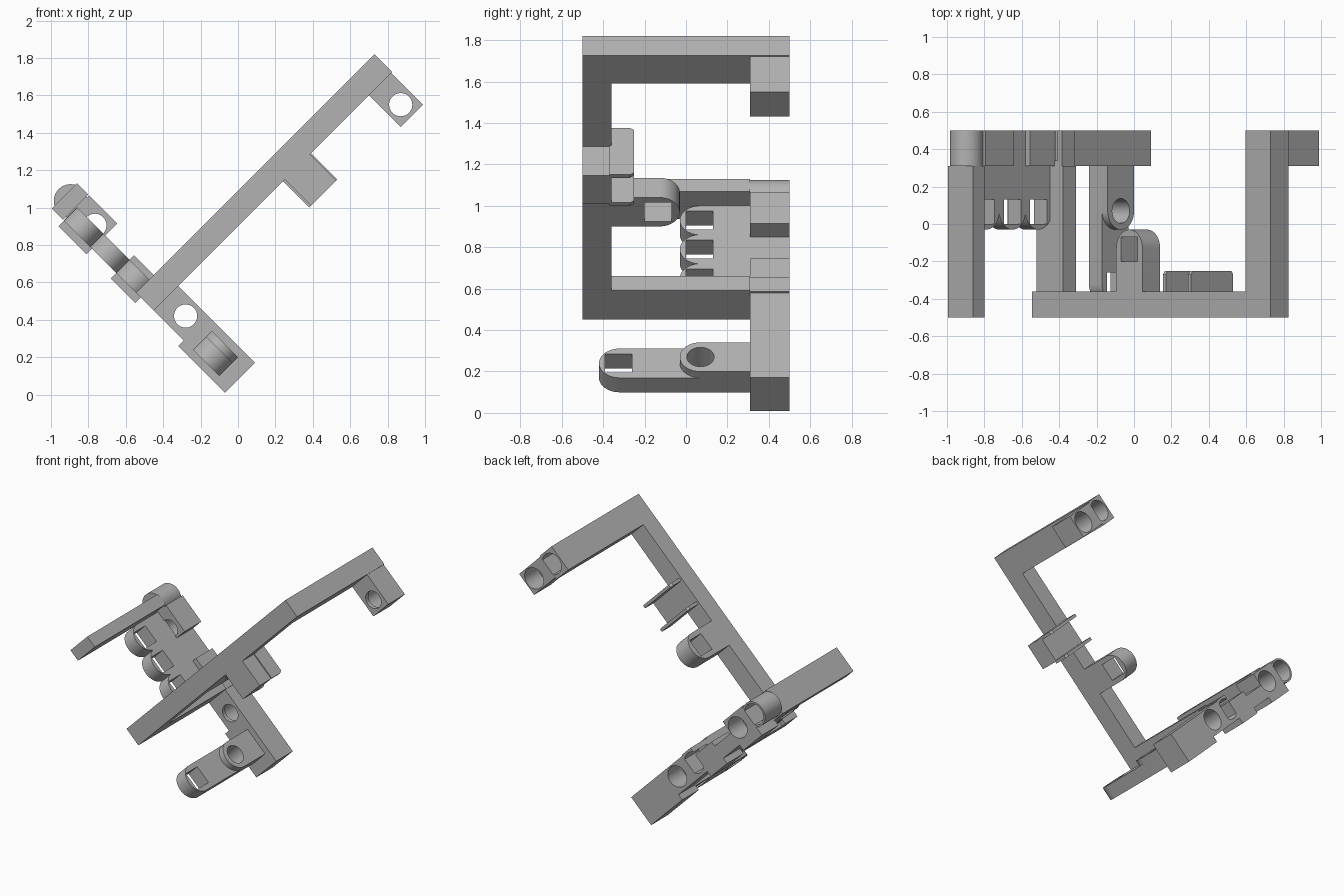
import bpy, bmesh, math
from mathutils import Matrix

if "Cube" in bpy.data.objects:
    bpy.data.objects.remove(bpy.data.objects["Cube"])

R2 = math.sqrt(2)
TILT = Matrix.Rotation(-math.pi / 4, 4, 'Y')   # whole bracket is tilted 45 degrees
grey = bpy.data.materials.new("mid_grey")
grey.diffuse_color = (0.45, 0.45, 0.45, 1)
grey.use_nodes = True
grey.node_tree.nodes["Principled BSDF"].inputs["Base Color"].default_value = grey.diffuse_color


def finish(name, bm):
    bmesh.ops.recalc_face_normals(bm, faces=bm.faces)
    bm.transform(TILT)
    me = bpy.data.meshes.new(name)
    bm.to_mesh(me)
    bm.free()
    me.materials.append(grey)
    ob = bpy.data.objects.new(name, me)
    bpy.context.collection.objects.link(ob)
    return ob


def prism(name, loop, place, lo, hi):
    """Extrude a 2D loop between lo and hi; place(a, b, h) gives (s, y, d)."""
    bm = bmesh.new()
    rings = []
    for h in (lo, hi):
        ring = []
        for a, b in loop:
            s, y, d = place(a, b, h)
            ring.append(bm.verts.new((s / R2, y, d / R2)))
        rings.append(ring)
        bm.faces.new(ring)
    n = len(loop)
    for i in range(n):
        j = (i + 1) % n
        bm.faces.new((rings[0][i], rings[0][j], rings[1][j], rings[1][i]))
    return finish(name, bm)


# s = x + z runs up the beam, d = z - x runs up the rail
def box(name, s0, s1, d0, d1, y0, y1):
    return prism(name, [(s0, d0), (s1, d0), (s1, d1), (s0, d1)],
                 lambda a, b, h: (a, h, b), y0, y1)


def cyl_y(name, s, d, r, y0, y1):
    loop = [(s + R2 * r * math.cos(t * math.tau / 40), d + R2 * r * math.sin(t * math.tau / 40))
            for t in range(40)]
    return prism(name, loop, lambda a, b, h: (a, h, b), y0, y1)


def lug(name, c, yc, yb, lo, hi, axis, r=0.1):
    """Plate with a round front end, thick along s or d."""
    loop = [(c - R2 * r, yb)]
    for i in range(21):
        t = math.pi + math.pi * i / 20
        loop.append((c + R2 * r * math.cos(t), yc + r * math.sin(t)))
    loop.append((c + R2 * r, yb))
    if axis == 's':
        return prism(name, loop, lambda a, b, h: (h, b, a), lo, hi)
    return prism(name, loop, lambda a, b, h: (a, b, h), lo, hi)


def cut(ob, cutter):
    m = ob.modifiers.new("cut", 'BOOLEAN')
    m.operation, m.solver, m.object = 'DIFFERENCE', 'EXACT', cutter
    bpy.context.view_layer.update()
    dg = bpy.context.evaluated_depsgraph_get()
    me = bpy.data.meshes.new_from_object(ob.evaluated_get(dg))
    ob.modifiers.clear()
    ob.data = me
    bpy.data.objects.remove(cutter)


def bore(ob, s, d, through=True):
    cut(ob, cyl_y("cutter", s, d, 0.076, 0.34, 0.6))
    if through:
        cut(ob, cyl_y("cutter", s, d, 0.062, 0.2, 0.6))


# main beam and the three arms
box("beam", 0, 2.55, 0.90, 1.09, -0.5, -0.36)
upper_arm = box("upper_arm", 2.28, 2.55, 0.90, 1.09, -0.36, 0.5)
bore(upper_arm, 2.42, 0.965, False)
box("lower_arm", 0, 0.28, 0.90, 1.04, -0.36, 0.31)
box("left_arm", 0, 0.27, 1.87, 1.99, -0.5, 0.31)

# clip at the end of the upper arm
upper_clip = box("upper_clip", 2.30, 2.54, 0.56, 0.90, 0.31, 0.5)
bore(upper_clip, 2.42, 0.68)

# back rail
box("rail_end_block", -0.06, 0.26, 0.08, 0.58, 0.31, 0.5)
lower_clip = box("lower_clip", 0, 0.26, 0.58, 0.90, 0.31, 0.5)
bore(lower_clip, 0.14, 0.70)
lower_seat = box("lower_seat", 0, 0.27, 0.90, 1.04, 0.31, 0.5)
bore(lower_seat, 0.14, 0.97, False)
box("rail_saddle", -0.06, 0.19, 1.04, 1.30, 0.31, 0.5)
box("rail_strip", 0, 0.14, 1.30, 1.56, 0.29, 0.5)
left_clip = box("left_clip", -0.06, 0.27, 1.56, 1.86, 0.31, 0.5)
bore(left_clip, 0.14, 1.67)
left_seat = cyl_y("left_seat", 0.14, 1.93, 0.09, 0.31, 0.5)
bore(left_seat, 0.14, 1.93, False)

# three window lugs in front of the rail
for i, d in enumerate((1.16, 1.44, 1.72)):
    w = lug(f"rail_lug_{i + 1}", d, 0.07, 0.32, 0, 0.14, 's')
    cut(w, box("cutter", -0.2, 0.4, d - 0.09, d + 0.09, 0.0, 0.13))

# long finger and the raised eye on it
finger = lug("long_finger", 0.34, -0.32, 0.32, 0, 0.14, 's')
cut(finger, box("cutter", -0.2, 0.4, 0.25, 0.43, -0.39, -0.26))
eye = lug("raised_eye", 0.34, 0.07, 0.32, 0.139, 0.20, 's')


def round_hole(ob):
    loop = [(0.34 + R2 * 0.066 * math.cos(t * math.tau / 32), 0.07 + 0.066 * math.sin(t * math.tau / 32))
            for t in range(32)]
    cut(ob, prism("cutter", loop, lambda a, b, h: (h, b, a), -0.3, 0.5))


round_hole(eye)
round_hole(finger)

# window lug behind the beam
beam_lug = lug("beam_lug", 1.04, -0.13, -0.36, 0.90, 1.09, 'd')
# mirror the plate so the round end points to the back
beam_lug.data.transform(Matrix.Translation((0, -0.59, 0)) @ Matrix.Scale(-1, 4, (0, 1, 0)))
beam_lug.data.transform(Matrix.Translation((0, 0.59 - 0.26, 0)))
bpy.data.objects.remove(beam_lug)
loop = [(0.90, -0.36)] + [(1.04 - 0.14 * math.cos(math.pi * i / 20), -0.13 + 0.1 * math.sin(math.pi * i / 20))
                          for i in range(21)] + [(1.18, -0.36)]
beam_lug = prism("beam_lug", loop, lambda a, b, h: (a, b, h), 0.90, 1.09)
cut(beam_lug, box("cutter", 0.95, 1.13, 0.7, 1.3, -0.2, -0.07))

# block on the beam with two thin plates behind it
box("beam_block", 1.40, 1.67, 0.62, 0.90, -0.5, -0.36)
for name, s in (("inner_plate", 1.38), ("outer_plate", 1.65)):
    plate = [(0.62, -0.37), (0.62, -0.27), (0.64, -0.25), (1.05, -0.25), (1.07, -0.27), (1.07, -0.37)]
    prism(name, plate, lambda a, b, h: (h, b, a), s, s + 0.03)

# crisp edges with smooth round walls
for ob in bpy.context.collection.objects:
    ob.select_set(True)
    bpy.context.view_layer.objects.active = ob
bpy.ops.object.shade_smooth_by_angle(angle=math.radians(30))
